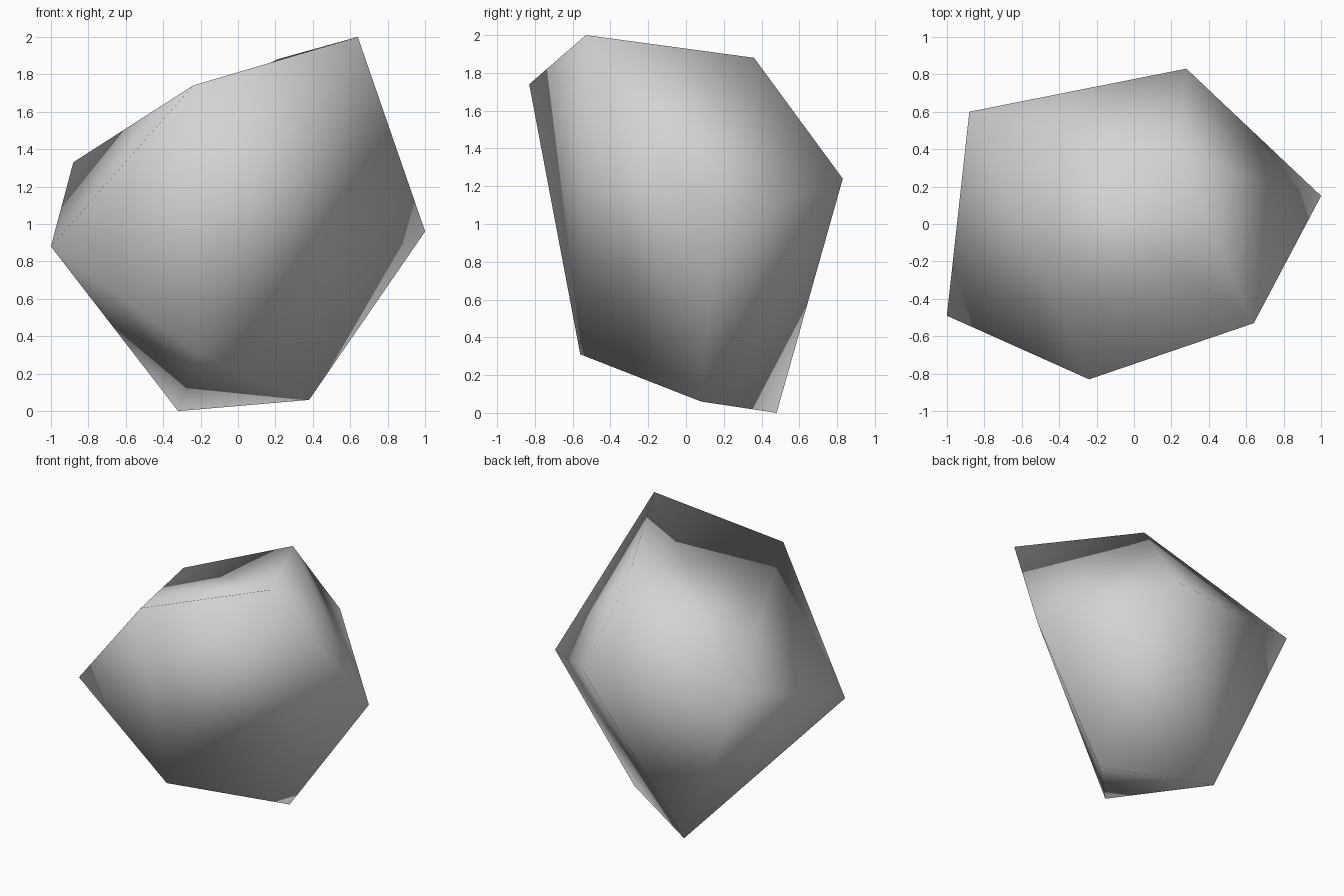
import bpy
import bmesh

# Remove the default cube
default_cube = bpy.data.objects.get("Cube")
if default_cube:
    bpy.data.objects.remove(default_cube, do_unlink=True)

# Single stone colour
stone_colour = (0.65, 0.65, 0.65, 1.0)
stone = bpy.data.materials.new("light grey stone")
stone.use_nodes = True
stone.diffuse_color = stone_colour
shader = next(n for n in stone.node_tree.nodes if n.type == "BSDF_PRINCIPLED")
shader.inputs["Base Color"].default_value = stone_colour

# Corners of the boulder, named by letter
corners = {
    "A": (-1.0, -0.49, 0.88),   # right tip
    "B": (-0.88, 0.6, 1.33),    # back right shoulder
    "C": (-0.24, -0.83, 1.74),  # front shoulder
    "D": (0.64, -0.53, 2.0),    # peak
    "E": (1.0, 0.15, 0.96),     # left tip
    "F": (0.28, 0.83, 1.24),    # back shoulder
    "G": (0.38, 0.08, 0.06),    # left foot
    "H": (-0.32, 0.48, 0.0),    # back foot
    "I": (0.21, 0.36, 1.88),    # back crown
    "J": (-0.21, -0.56, 0.31),  # front foot
}

# Facets grouped by region, each one a triangle of corner letters
crown = "BCD BDI DEI EFI BIF"
sides = "ABC ACJ CDJ DEJ EGJ EFG FGH BFH ABH"
underside = "GHJ AHJ"

# Faceted boulder body
bm = bmesh.new()
verts = {letter: bm.verts.new(place) for letter, place in corners.items()}
for region in (crown, sides, underside):
    for facet in region.split():
        face = bm.faces.new([verts[letter] for letter in facet])
        face.smooth = True
bmesh.ops.recalc_face_normals(bm, faces=bm.faces[:])

mesh = bpy.data.meshes.new("boulder")
bm.to_mesh(mesh)
bm.free()
mesh.materials.append(stone)
boulder = bpy.data.objects.new("boulder", mesh)
bpy.context.collection.objects.link(boulder)
